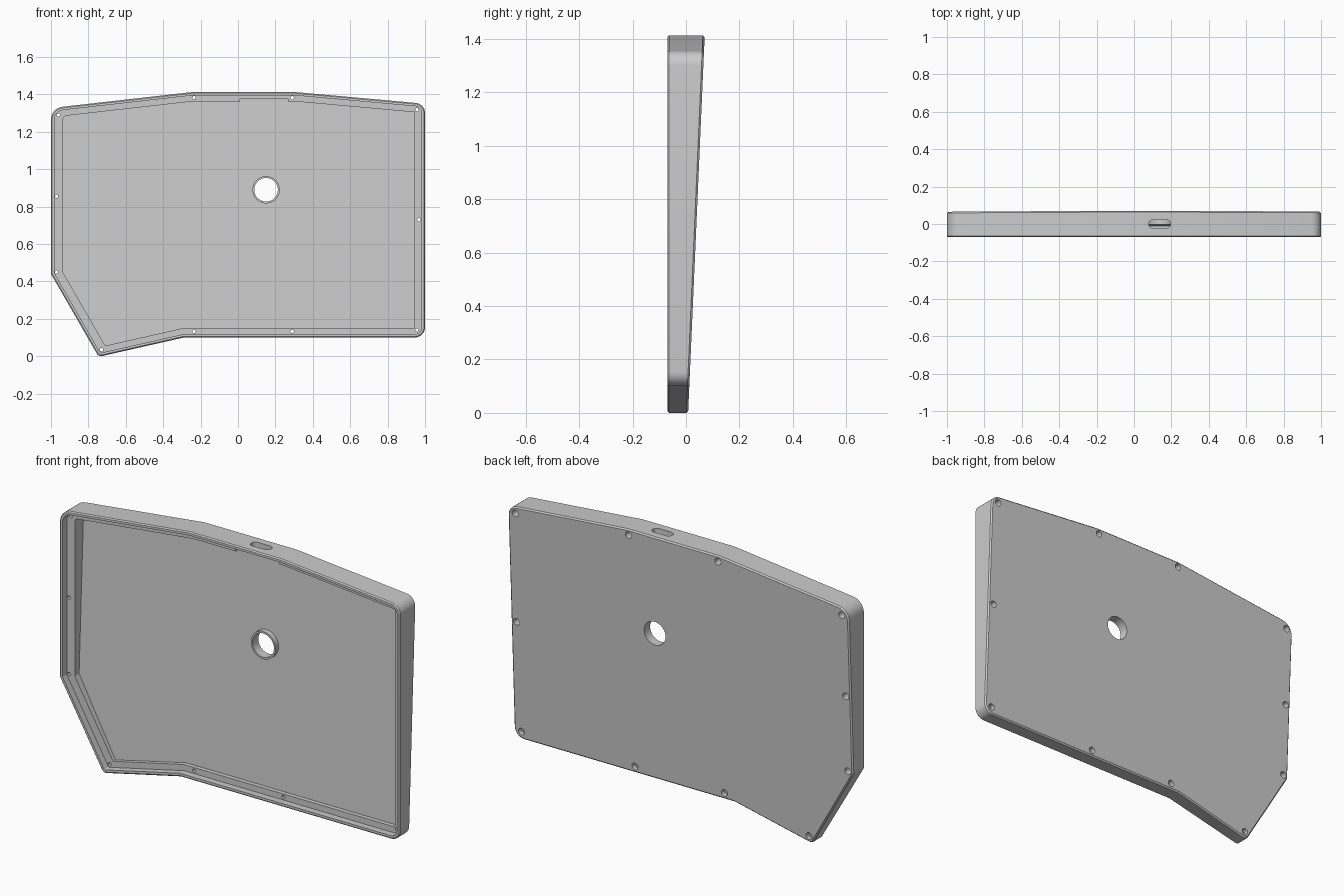
import bpy, bmesh, math
from mathutils import Vector

if "Cube" in bpy.data.objects:
    bpy.data.objects.remove(bpy.data.objects["Cube"])

# Outline corners (x, z, fillet radius), clockwise seen from the front
CORNERS = [(-1, 1.327, .07), (-.24, 1.413, 0), (.3, 1.413, 0), (1, 1.35, .055),
           (1, .10, .055), (-.29, .10, 0), (-.745, -.003, .025), (-1, .44, .02)]
FRONT, LEDGE = -.07, -.034
POCKET = [.05, .05, .05, .055, .05, .05, .06, .065]   # ledge inset per edge


def back(z, d=0):
    return .008 + .0439 * z - d


def outline(insets):
    """Inset the outline per edge and round its corners."""
    n = len(CORNERS)
    pts = [Vector(c[:2]) for c in CORNERS]
    edges = []
    for i in range(n):
        d = (pts[(i + 1) % n] - pts[i]).normalized()
        edges.append((pts[i] + Vector((d.y, -d.x)) * insets[i], d))
    out = []
    for i in range(n):
        (a, u), (b, v) = edges[i - 1], edges[i]
        p = a + u * ((b - a).cross(v) / u.cross(v))
        r = CORNERS[i][2]
        if r == 0:
            out.append(p)
            continue
        r = max(r - insets[i], .004)
        turn = abs(u.angle(v))
        t = r * math.tan(turn / 2)
        c = p - u * t + Vector((u.y, -u.x)) * r
        arm = p - u * t - c
        for k in range(9):
            w = -turn * k / 8
            out.append(c + Vector((arm.x * math.cos(w) - arm.y * math.sin(w),
                                   arm.x * math.sin(w) + arm.y * math.cos(w))))
    return out


def loft(name, rings, closed=False):
    """Skin a stack of equal point rings; cap the ends unless closed."""
    bm = bmesh.new()
    loops = [[bm.verts.new(p) for p in r] for r in rings]
    n = len(loops[0])
    pairs = list(zip(loops, loops[1:])) + ([(loops[-1], loops[0])] if closed else [])
    for a, b in pairs:
        for i in range(n):
            j = (i + 1) % n
            bm.faces.new((a[i], a[j], b[j], b[i]))
    if not closed:
        bm.faces.new(loops[0])
        bm.faces.new(loops[-1])
    bmesh.ops.recalc_face_normals(bm, faces=bm.faces)
    me = bpy.data.meshes.new(name)
    bm.to_mesh(me)
    bm.free()
    ob = bpy.data.objects.new(name, me)
    bpy.context.collection.objects.link(ob)
    return ob


def turned(name, x, z, profile, seg=24):
    """Revolve (radius, y) steps about a y-parallel axis."""
    return loft(name, [[(x + r * math.cos(2 * math.pi * k / seg), y,
                         z + r * math.sin(2 * math.pi * k / seg)) for k in range(seg)]
                       for r, y in profile])


def box(name, x0, x1, y0, y1, z0, z1):
    return loft(name, [[(x0, y0, z), (x1, y0, z), (x1, y1, z), (x0, y1, z)] for z in (z0, z1)])


def boolean(target, tool, op='DIFFERENCE'):
    tool.hide_render = True
    m = target.modifiers.new('bool', 'BOOLEAN')
    m.operation, m.object, m.solver = op, tool, 'EXACT'
    bpy.context.view_layer.objects.active = target
    bpy.ops.object.modifier_apply(modifier=m.name)
    bpy.data.objects.remove(tool)


# Tray shell: slanted back, bevelled edges, thin lip, ledge and deep pocket
N = len(CORNERS)
flat = lambda ins, y: [(p.x, y, p.y) for p in outline(ins)]
slant = lambda ins, d: [(p.x, back(p.y, d), p.y) for p in outline(ins)]
tray = loft('case_tray', [
    slant([.007] * N, 0), slant([0] * N, .007),
    flat([0] * N, FRONT + .006), flat([.006] * N, FRONT),
    flat([.018] * N, FRONT), flat([.018] * N, LEDGE),
    flat(POCKET, LEDGE), slant(POCKET, .025)])

# Collar and round opening in the floor
CX, CZ = .15, .89
boolean(tray, turned('collar', CX, CZ, [(.073, .035), (.073, -.003)], 48), 'UNION')
boolean(tray, turned('opening_cutter', CX, CZ, [(.063, .2), (.063, -.2)], 48))

# Recess in the top ledge behind the cable slot
boolean(tray, box('recess_cutter', .01, .268, -.06, .036, 1.33, 1.374))
boolean(tray, box('ledge_cutter', .01, .268, -.06, -.027, 1.33, 1.394))

# Cable slot with rounded ends through the top wall
slot = []
for k in range(24):
    a = 2 * math.pi * (k + .5) / 24
    slot.append((.137 + math.copysign(.034, math.cos(a)) + .024 * math.cos(a), .024 * math.sin(a)))
boolean(tray, loft('slot_cutter', [[(x, y, z) for x, y in slot] for z in (1.35, 1.5)]))

# Stepped screw holes, sunk from the back
SCREWS = [(-.96, 1.29), (-.235, 1.382), (.29, 1.382), (.957, 1.318), (.967, .73), (.957, .14),
          (.29, .133), (-.235, .133), (-.73, .035), (-.97, .45), (-.97, .855)]
for x, z in SCREWS:
    y = back(z)
    step = max(-.012, y - .04)
    boolean(tray, turned('screw_cutter', x, z,
                         [(.018, y + .05), (.018, step), (.009, step), (.009, -.06)], 20))

bpy.ops.object.select_all(action='DESELECT')
tray.select_set(True)
bpy.context.view_layer.objects.active = tray
bpy.ops.object.shade_smooth_by_angle(angle=math.radians(25))
